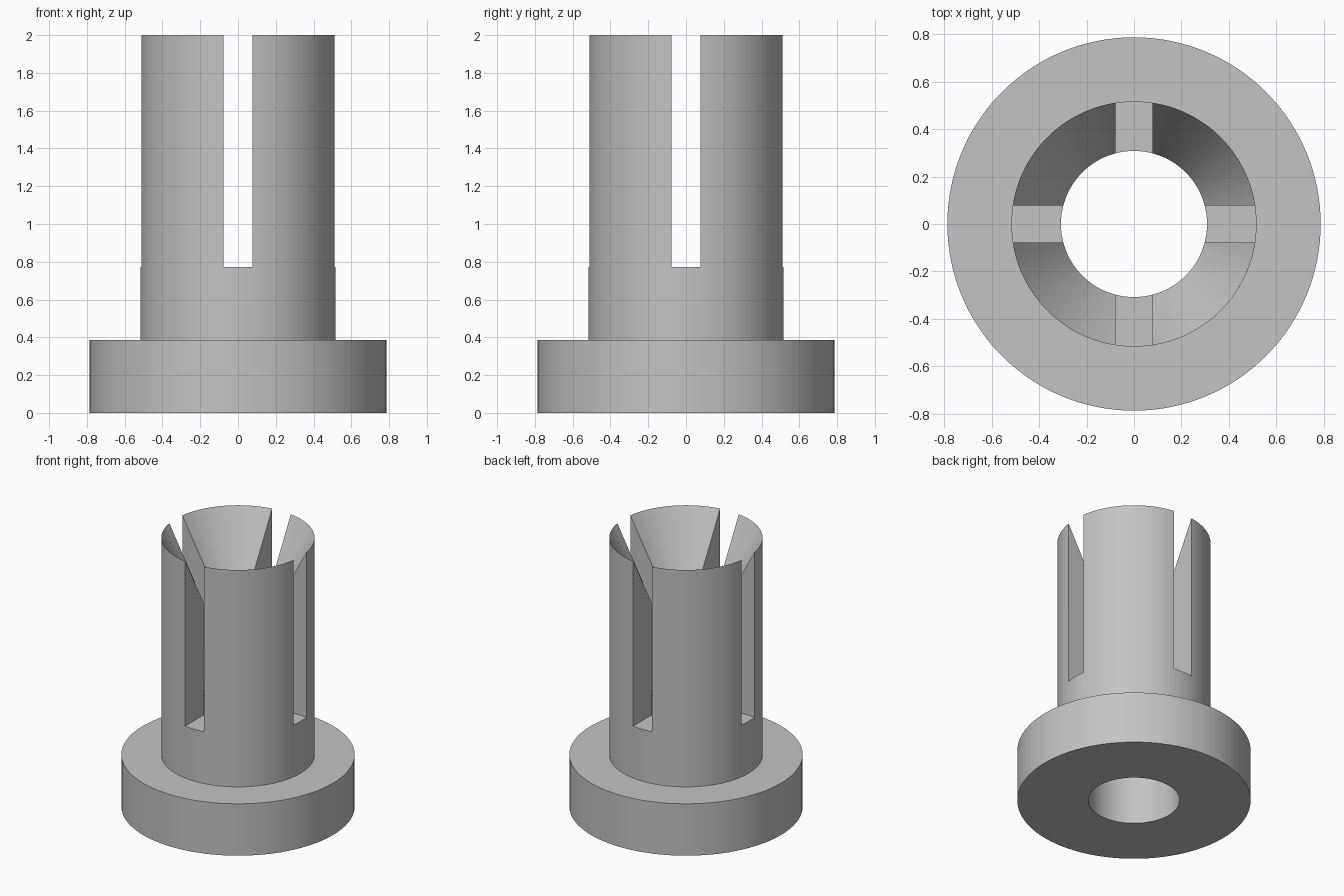
import bpy
import bmesh
import math

if "Cube" in bpy.data.objects:
    bpy.data.objects.remove(bpy.data.objects["Cube"])

SEGMENTS = 128
FLANGE_R, TUBE_R, BORE_R = 0.787, 0.517, 0.308
FLANGE_TOP, SLOT_BOTTOM, CONE_BOTTOM, TOP = 0.386, 0.772, 1.614, 2.0
SLOT_WIDTH = 0.154

grey = bpy.data.materials.new("plain grey")
grey.use_nodes = True
colour = (0.55, 0.55, 0.55, 1)
grey.diffuse_color = colour
grey.node_tree.nodes["Principled BSDF"].inputs["Base Color"].default_value = colour


def add_object(name, bm):
    bmesh.ops.recalc_face_normals(bm, faces=bm.faces)
    mesh = bpy.data.meshes.new(name)
    bm.to_mesh(mesh)
    bm.free()
    obj = bpy.data.objects.new(name, mesh)
    bpy.context.collection.objects.link(obj)
    mesh.materials.append(grey)
    return obj


# Flanged sleeve: closed profile revolved around z, with a flared knife-edge mouth
profile = [(BORE_R, 0), (FLANGE_R, 0), (FLANGE_R, FLANGE_TOP),
           (TUBE_R, FLANGE_TOP), (TUBE_R, TOP), (BORE_R, CONE_BOTTOM)]
bm = bmesh.new()
verts = [bm.verts.new((r, 0, z)) for r, z in profile]
edges = [bm.edges.new((v, verts[(i + 1) % len(verts)])) for i, v in enumerate(verts)]
bmesh.ops.spin(bm, geom=verts + edges, cent=(0, 0, 0), axis=(0, 0, 1),
               angle=math.tau, steps=SEGMENTS, use_merge=True)
bmesh.ops.remove_doubles(bm, verts=bm.verts, dist=1e-5)
sleeve = add_object("slotted_sleeve", bm)


# Crossed slots that split the tube into four fingers
def slot_cutter(name, angle):
    bm = bmesh.new()
    bmesh.ops.create_cube(bm, size=1)
    bmesh.ops.scale(bm, vec=(2, SLOT_WIDTH, 2), verts=bm.verts)
    bmesh.ops.translate(bm, vec=(0, 0, SLOT_BOTTOM + 1), verts=bm.verts)
    cutter = add_object(name, bm)
    cutter.rotation_euler.z = angle
    cutter.hide_render = True
    return cutter


cutters = [slot_cutter("slot_cutter_x", 0), slot_cutter("slot_cutter_y", math.pi / 2)]
bpy.context.view_layer.objects.active = sleeve
sleeve.select_set(True)
for cutter in cutters:
    cut = sleeve.modifiers.new(cutter.name, "BOOLEAN")
    cut.operation = "DIFFERENCE"
    cut.solver = "EXACT"
    cut.object = cutter
    bpy.ops.object.modifier_apply(modifier=cut.name)
for cutter in cutters:
    bpy.data.objects.remove(cutter)

bpy.ops.object.shade_smooth_by_angle(angle=math.radians(25))
